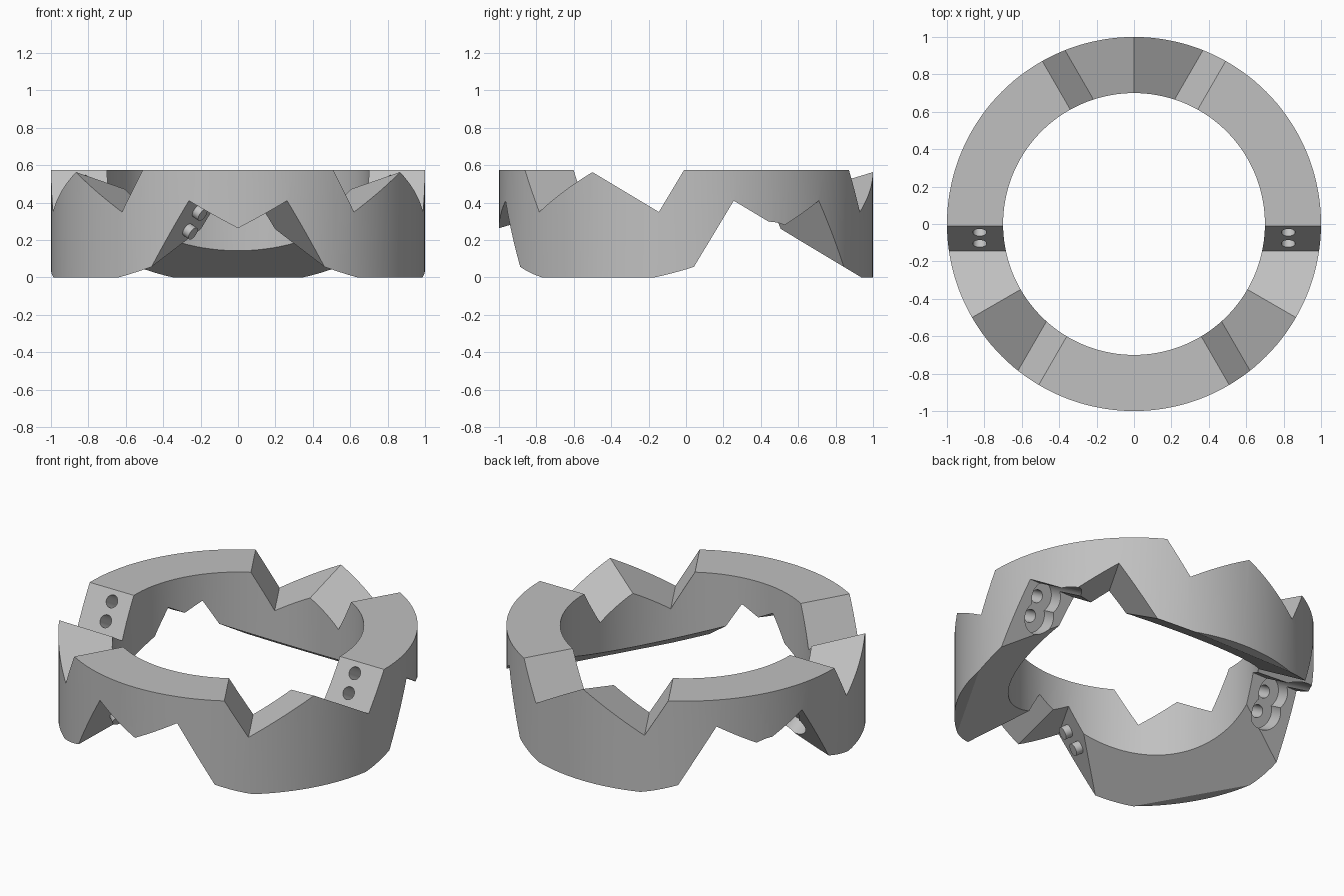
import bpy, bmesh, math
from mathutils import Matrix, Vector

if "Cube" in bpy.data.objects:
    bpy.data.objects.remove(bpy.data.objects["Cube"])

OUTER, INNER, HEIGHT = 1.0, 0.7, 0.573
TILT = math.radians(31)

grey = bpy.data.materials.new("plain grey")
grey.use_nodes = True
colour = (0.53, 0.53, 0.53, 1)
grey.diffuse_color = colour
grey.node_tree.nodes["Principled BSDF"].inputs["Base Color"].default_value = colour


def new_object(name, bm):
    mesh = bpy.data.meshes.new(name)
    bmesh.ops.recalc_face_normals(bm, faces=bm.faces)
    bm.to_mesh(mesh)
    bm.free()
    obj = bpy.data.objects.new(name, mesh)
    bpy.context.collection.objects.link(obj)
    return obj


def make_ring():
    # Rectangular section spun into a closed band
    bm = bmesh.new()
    corners = [(INNER, 0), (OUTER, 0), (OUTER, HEIGHT), (INNER, HEIGHT)]
    verts = [bm.verts.new((r, 0, z)) for r, z in corners]
    edges = [bm.edges.new((verts[i], verts[(i + 1) % 4])) for i in range(4)]
    bmesh.ops.spin(bm, geom=verts + edges, cent=(0, 0, 0), axis=(0, 0, 1),
                   angle=math.tau, steps=144, use_merge=True)
    bmesh.ops.remove_doubles(bm, verts=bm.verts, dist=0.0001)
    return new_object("coupling_ring", bm)


def cut_box(name, frame, low, high):
    bm = bmesh.new()
    bmesh.ops.create_cube(bm, size=1)
    low, high = Vector(low), Vector(high)
    bm.transform(frame @ Matrix.Translation((low + high) / 2)
                 @ Matrix.Diagonal((high - low).to_4d()))
    return new_object(name, bm)


def cut_cylinder(name, frame, x, f, start, end, radius):
    # Cylinder along the tilted bolt axis
    bm = bmesh.new()
    bmesh.ops.create_cone(bm, cap_ends=True, segments=40, radius1=radius,
                          radius2=radius, depth=end - start)
    bm.transform(frame @ Matrix.Translation((x, (start + end) / 2, f))
                 @ Matrix.Rotation(math.pi / 2, 4, 'X'))
    return new_object(name, bm)


ring = make_ring()
cutters = []
for k in range(3):
    # Tilted frame: x across the ring, y along the bolts, z along the steep face
    frame = Matrix.Rotation(k * math.tau / 3, 4, 'Z') @ Matrix.Rotation(-TILT, 4, 'X')
    # Upper and lower right-angled notches
    cutters.append(cut_box("upper_notch", frame, (-1.3, -1.5, 0.225), (1.3, -0.3045, 1.5)))
    cutters.append(cut_box("lower_notch", frame, (-1.3, 0.0075, -1.5), (1.3, 1.5, 0.483)))
    # Paired bolt holes with wide head pockets
    for x in (-0.825, 0.825):
        for f in (0.303, 0.419):
            cutters.append(cut_cylinder("head_pocket", frame, x, f, -0.085, 0.65, 0.096))
            cutters.append(cut_cylinder("bolt_hole", frame, x, f, -0.36, 0.05, 0.037))

for cutter in cutters:
    cutter.hide_render = True
    mod = ring.modifiers.new(cutter.name, 'BOOLEAN')
    mod.operation = 'DIFFERENCE'
    mod.solver = 'EXACT'
    mod.object = cutter

# Bake the cuts and drop the helpers
bpy.context.view_layer.update()
cut_mesh = bpy.data.meshes.new_from_object(
    ring.evaluated_get(bpy.context.evaluated_depsgraph_get()))
ring.modifiers.clear()
ring.data = cut_mesh
for cutter in cutters:
    bpy.data.objects.remove(cutter)

ring.data.materials.clear()
ring.data.materials.append(grey)
for poly in ring.data.polygons:
    poly.material_index = 0

bpy.ops.object.select_all(action='DESELECT')
ring.select_set(True)
bpy.context.view_layer.objects.active = ring
bpy.ops.object.shade_smooth_by_angle(angle=math.radians(25))
